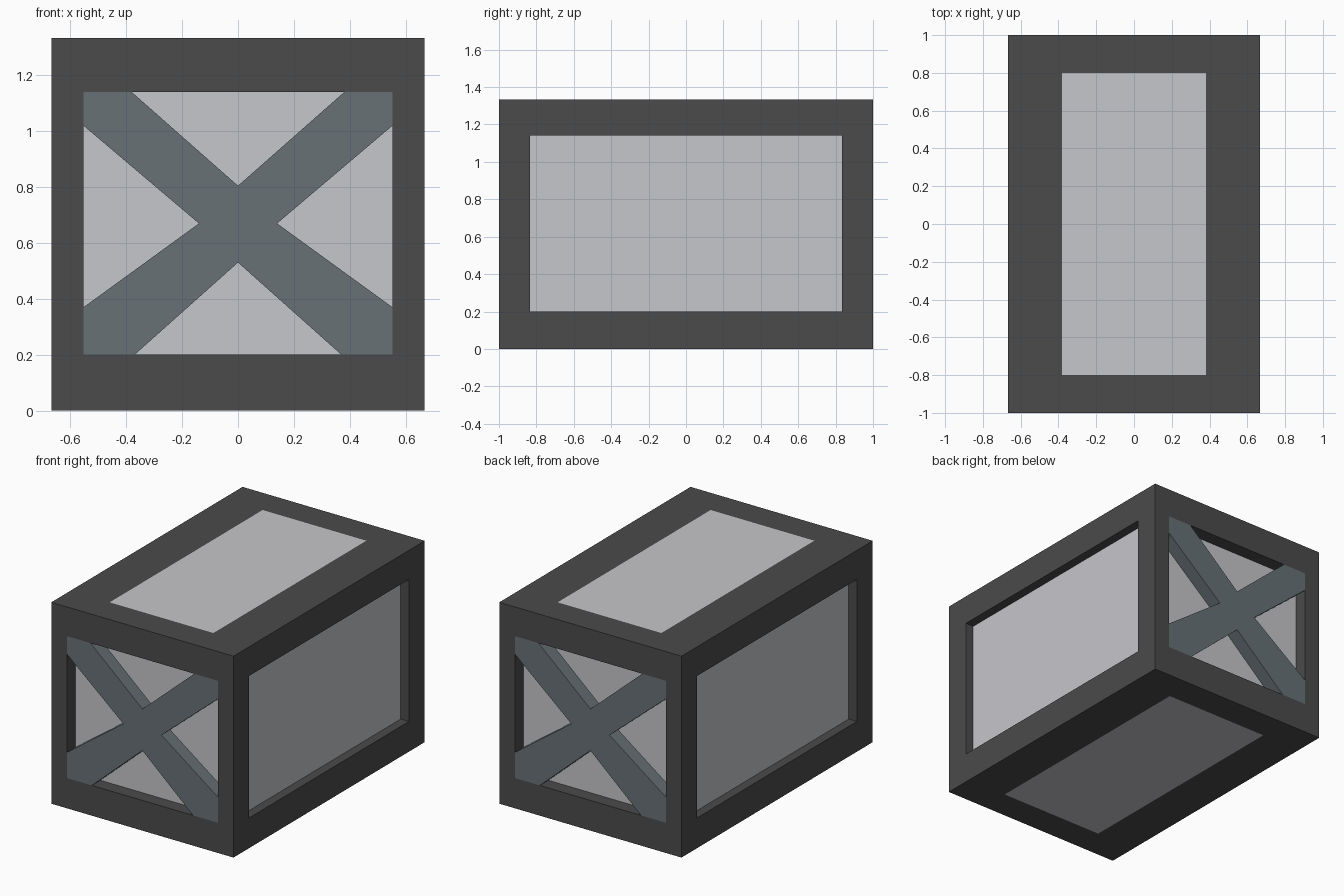
import bpy, bmesh
from mathutils import Vector

if "Cube" in bpy.data.objects:
    bpy.data.objects.remove(bpy.data.objects["Cube"])


def material(name, rgb):
    m = bpy.data.materials.new(name)
    m.diffuse_color = (*rgb, 1)
    m.use_nodes = True
    m.node_tree.nodes["Principled BSDF"].inputs["Base Color"].default_value = m.diffuse_color
    return m


FRAME = material("dark frame grey", (0.070, 0.070, 0.070))
PANEL = material("light panel grey", (0.565, 0.571, 0.597))
BRACE = material("blue grey steel", (0.136, 0.165, 0.183))
HX, HY, H = 0.667, 1.0, 1.333
FRONT_DEPTH, SIDE_DEPTH = 0.09, 0.06


def finish(bm, name, mats):
    bmesh.ops.remove_doubles(bm, verts=bm.verts, dist=1e-5)
    bmesh.ops.recalc_face_normals(bm, faces=bm.faces)
    me = bpy.data.meshes.new(name)
    bm.to_mesh(me)
    bm.free()
    for m in mats:
        me.materials.append(m)
    ob = bpy.data.objects.new(name, me)
    bpy.context.collection.objects.link(ob)
    return ob


def framed_side(bm, place, outer, inner, depth):
    """Frame ring, jambs and panel; place(u, v, d) maps to 3D, d = depth inward."""
    def loop(r, d):
        u0, u1, v0, v1 = r
        return [bm.verts.new(place(u, v, d))
                for u, v in ((u0, v0), (u1, v0), (u1, v1), (u0, v1))]
    loops = [loop(outer, 0), loop(inner, 0)]
    if depth:
        loops.append(loop(inner, depth))
    for a, b in zip(loops, loops[1:]):
        for i in range(4):
            j = (i + 1) % 4
            bm.faces.new((a[i], a[j], b[j], b[i]))
    bm.faces.new(loops[-1]).material_index = 1


# crate body: six framed sides, ends and flanks recessed, top and bottom flush
bm = bmesh.new()
for s in (-1, 1):
    framed_side(bm, lambda u, v, d: Vector((u, s * (HY - d), v)),
                (-HX, HX, 0, H), (-0.553, 0.553, 0.2, 1.14), FRONT_DEPTH)
    framed_side(bm, lambda u, v, d: Vector((s * (HX - d), u, v)),
                (-HY, HY, 0, H), (-0.835, 0.835, 0.2, 1.14), SIDE_DEPTH)
    framed_side(bm, lambda u, v, d: Vector((u, v, H if s > 0 else 0)),
                (-HX, HX, -HY, HY), (-0.38, 0.38, -0.8, 0.8), 0)
finish(bm, "crate_body", [FRAME, PANEL])

# X-shaped braces filling the front and back openings
half = [(0, 0.805), (0.38, 1.14), (0.553, 1.14), (0.553, 1.02), (0.14, 0.67),
        (0.553, 0.37), (0.553, 0.2), (0.37, 0.2), (0, 0.53)]
outline = half + [(-x, z) for x, z in half[-2:0:-1]]
for s, name in ((-1, "front_cross_brace"), (1, "back_cross_brace")):
    bm = bmesh.new()
    f = bm.faces.new([bm.verts.new((x, s * HY, z)) for x, z in outline])
    ext = bmesh.ops.extrude_face_region(bm, geom=[f], use_keep_orig=True)
    moved = [g for g in ext["geom"] if isinstance(g, bmesh.types.BMVert)]
    bmesh.ops.translate(bm, verts=moved, vec=(0, -s * FRONT_DEPTH, 0))
    finish(bm, name, [BRACE])
